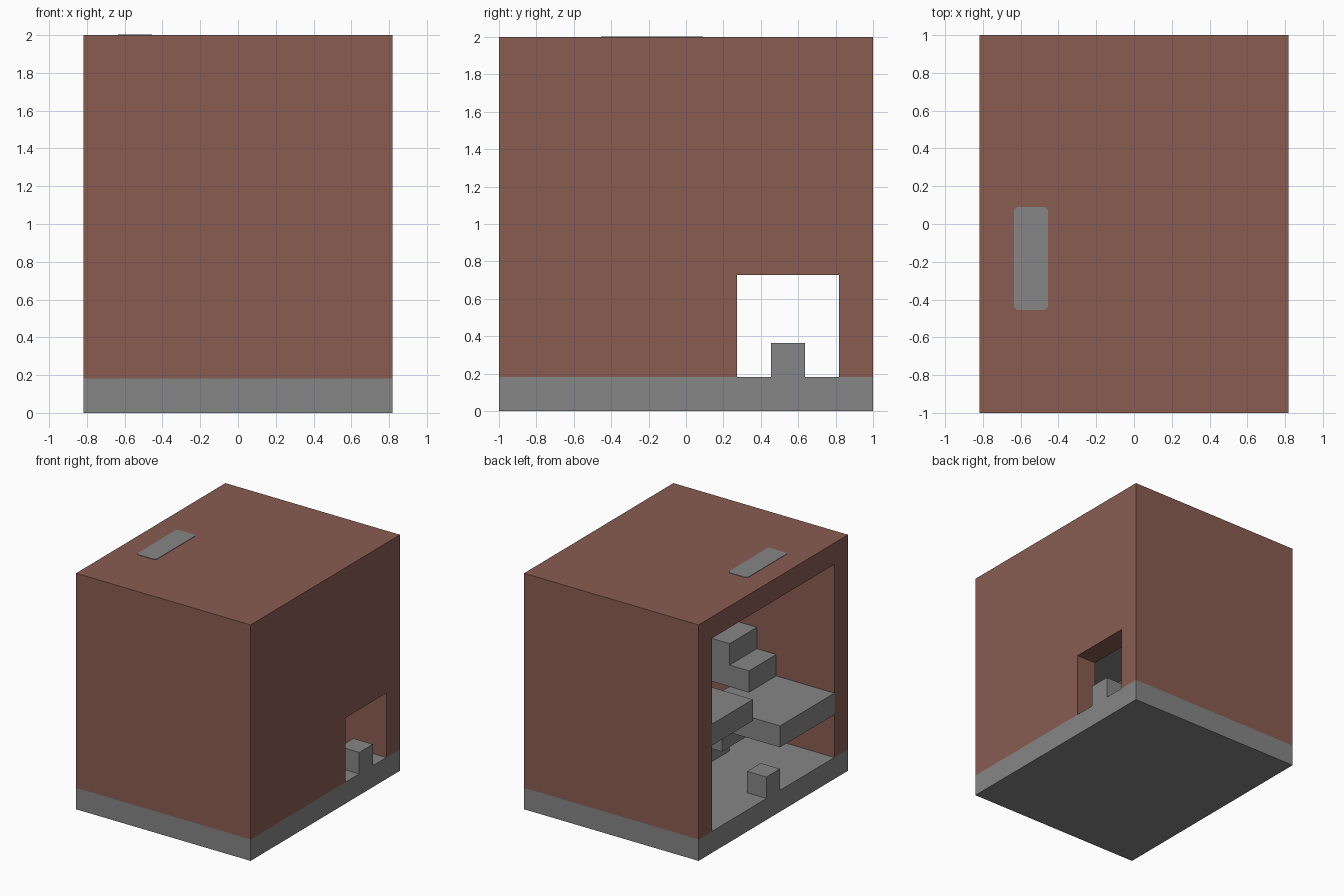
import bpy
import bmesh

if "Cube" in bpy.data.objects:
    bpy.data.objects.remove(bpy.data.objects["Cube"], do_unlink=True)

U = 2 / 11  # one building block


def material(name, rgb):
    mat = bpy.data.materials.new(name)
    mat.use_nodes = True
    mat.diffuse_color = (*rgb, 1)
    mat.node_tree.nodes["Principled BSDF"].inputs["Base Color"].default_value = (*rgb, 1)
    return mat


brick = material("brick brown", (0.25, 0.108, 0.083))
stone = material("stone grey", (0.24, 0.24, 0.24))


def block(name, mat, x, y, z):
    """Box from block ranges: x from the right side, y from the front, z up."""
    bm = bmesh.new()
    bmesh.ops.create_cube(bm, size=1)
    for v in bm.verts:
        pick = [r[0] if c < 0 else r[1] for c, r in zip(v.co, (x, y, z))]
        v.co = ((pick[0] - 4.5) * U, (pick[1] - 5.5) * U, pick[2] * U)
    mesh = bpy.data.meshes.new(name)
    bm.to_mesh(mesh)
    bm.free()
    mesh.materials.append(mat)
    obj = bpy.data.objects.new(name, mesh)
    bpy.context.collection.objects.link(obj)
    return obj


def carve(target, cutter):
    """Cut a hidden helper box out of the target."""
    mod = target.modifiers.new(cutter.name, "BOOLEAN")
    mod.operation = "DIFFERENCE"
    mod.solver = "EXACT"
    mod.object = cutter
    cutter.hide_render = True
    cutter.hide_set(True)
    cutter.display_type = "WIRE"


# Shell: roof and three walls, open on the right side, with a doorway on the left
shell = block("house_shell", brick, (0, 9), (0, 11), (1, 11))
carve(shell, block("room_cutter", brick, (-1, 8), (1, 10), (0, 10)))
carve(shell, block("door_cutter", brick, (7, 10), (7, 10), (0, 4)))

# Ground floor with its two posts
block("ground_floor", stone, (0, 9), (0, 11), (0, 1))
block("door_post", stone, (8, 9), (8, 9), (1, 2))
block("floor_post", stone, (0, 1), (5, 6), (1, 2))

# Lower stairs up to the landing
block("lower_stair_bottom", stone, (4, 5), (3, 5), (1, 2))
block("lower_stair_top", stone, (3, 4), (3, 5), (2, 3))
block("landing", stone, (0, 4), (1, 5), (3, 4))

# Upper stairs from the landing
block("upper_stair_bottom", stone, (3, 4), (1, 3), (4, 5))
block("upper_stair_top", stone, (4, 5), (1, 3), (4, 6))

# Upper floor, L-shaped
block("upper_floor", stone, (0, 8), (7, 10), (5, 6))
block("upper_floor_wing", stone, (5, 8), (3, 7), (5, 6))

# Roof panel with clipped corners
panel = block("roof_panel", stone, (1, 2), (3, 6), (11, 11.02))
bevel = panel.modifiers.new("clipped_corners", "BEVEL")
bevel.width = 0.018
bevel.segments = 1
bevel.limit_method = "WEIGHT"
weights = panel.data.attributes.new("bevel_weight_edge", "FLOAT", "EDGE")
for edge in panel.data.edges:
    a, b = (panel.data.vertices[i].co for i in edge.vertices)
    weights.data[edge.index].value = float(abs(a.z - b.z) > 0.001)
